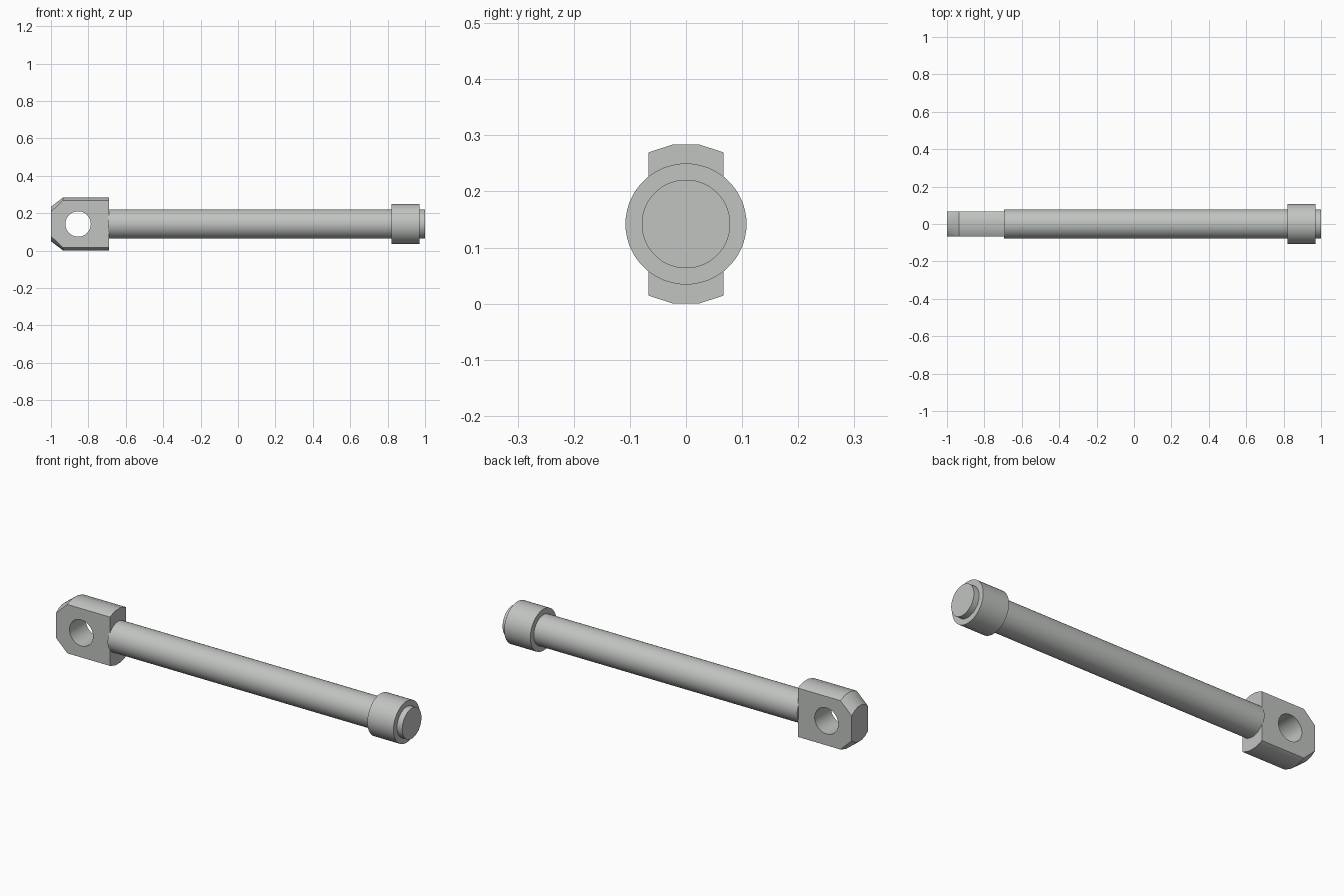
import bpy, bmesh, math
from mathutils import Vector

cube = bpy.data.objects.get("Cube")
if cube:
    bpy.data.objects.remove(cube, do_unlink=True)

AXIS_Z = 0.142      # height of the rod's centre line
HALF_EYE = 0.067    # half thickness of the flattened eye

steel = bpy.data.materials.new("grey steel")
steel.use_nodes = True
COLOUR = (0.53, 0.55, 0.53, 1)
steel.diffuse_color = COLOUR
steel.node_tree.nodes["Principled BSDF"].inputs["Base Color"].default_value = COLOUR


def turned(name, profile, sides, flat=None):
    """Solid turned about the x axis from (x, radius) pairs, optionally flattened in y."""
    bm = bmesh.new()
    rings = []
    for x, r in profile:
        rings.append([bm.verts.new((x, r * math.sin(a), AXIS_Z + r * math.cos(a)))
                      for a in ((i + 0.5) * math.tau / sides for i in range(sides))])
    for a, b in zip(rings, rings[1:]):
        for i in range(sides):
            j = (i + 1) % sides
            bm.faces.new((a[i], a[j], b[j], b[i]))
    bm.faces.new(rings[0])
    bm.faces.new(rings[-1])
    if flat:
        for s in (-1, 1):
            cut = bmesh.ops.bisect_plane(
                bm, geom=bm.verts[:] + bm.edges[:] + bm.faces[:],
                plane_co=(0, s * flat, 0), plane_no=(0, s, 0), clear_outer=True)
            edges = [e for e in cut["geom_cut"] if isinstance(e, bmesh.types.BMEdge)]
            bmesh.ops.contextual_create(bm, geom=edges)
    bmesh.ops.recalc_face_normals(bm, faces=bm.faces[:])
    mesh = bpy.data.meshes.new(name)
    bm.to_mesh(mesh)
    bm.free()
    mesh.materials.append(steel)
    obj = bpy.data.objects.new(name, mesh)
    bpy.context.collection.objects.link(obj)
    return obj


def select(obj):
    bpy.ops.object.select_all(action='DESELECT')
    obj.select_set(True)
    bpy.context.view_layer.objects.active = obj


# Shaft, its end collar and the flattened eye with a tapered tip
rod = turned("rod", [(-0.695, 0.079), (1.0, 0.079)], 40)
collar = turned("end_collar", [(0.82, 0.108), (0.97, 0.108)], 40)
eye = turned("eye_block", [(-1.0, 0.093), (-0.935, 0.1438), (-0.69, 0.1438)], 20, HALF_EYE)

# Round pin hole through the eye
bpy.ops.mesh.primitive_cylinder_add(vertices=40, radius=0.068, depth=0.4,
                                    location=(-0.855, 0, AXIS_Z),
                                    rotation=(math.pi / 2, 0, 0))
cutter = bpy.context.object
cutter.name = "pin_hole_cutter"
cutter.hide_render = True
cutter.data.materials.append(steel)
select(eye)
hole = eye.modifiers.new("pin hole", 'BOOLEAN')
hole.operation = 'DIFFERENCE'
hole.solver = 'EXACT'
hole.object = cutter
bpy.ops.object.modifier_apply(modifier=hole.name)
bpy.data.objects.remove(cutter, do_unlink=True)

# Smooth round walls, crisp rims
for part in (rod, collar, eye):
    select(part)
    bpy.ops.object.shade_smooth_by_angle(angle=math.radians(30))
